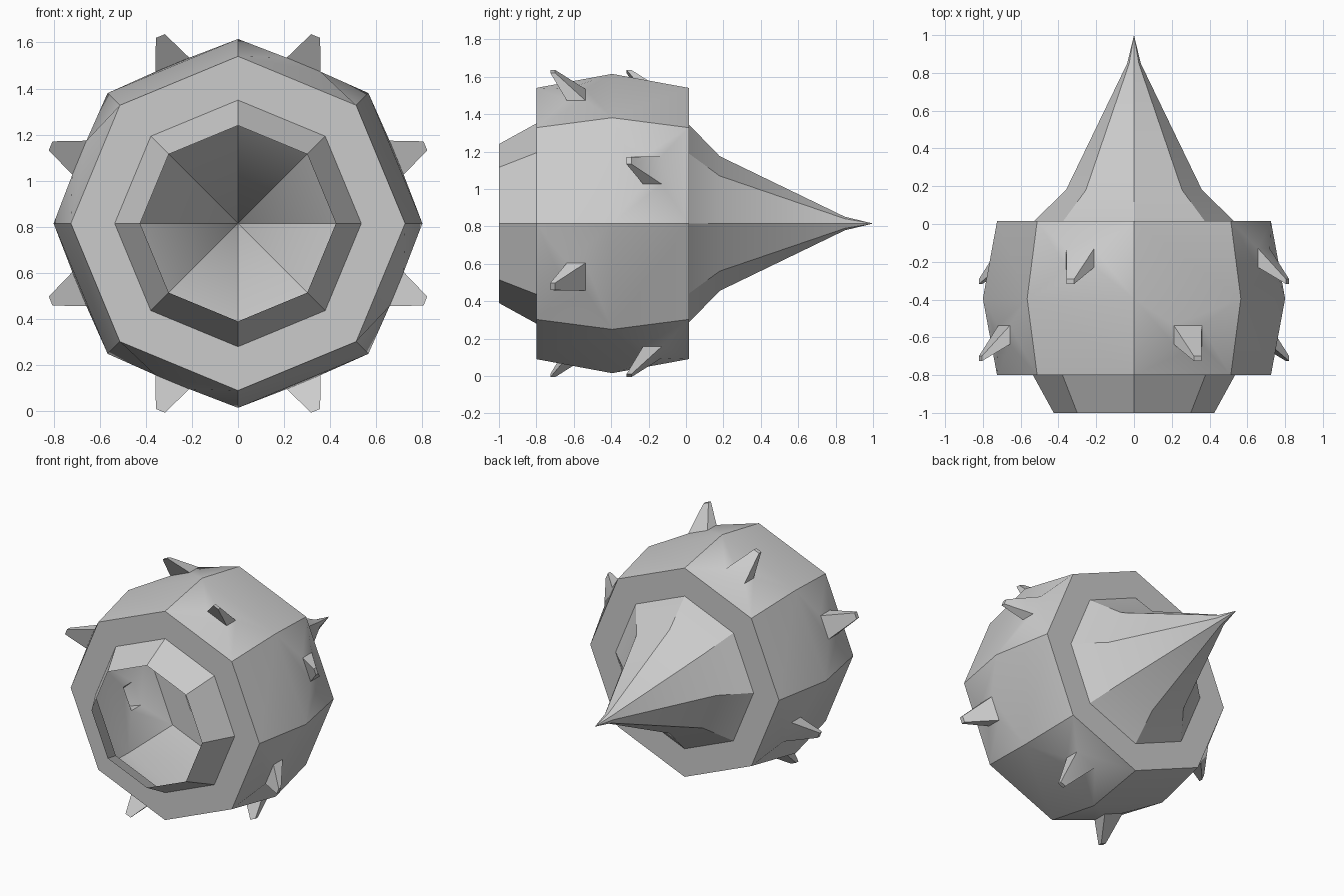
import bpy, bmesh, math
from mathutils import Vector

if "Cube" in bpy.data.objects:
    bpy.data.objects.remove(bpy.data.objects["Cube"])

SIDES, CZ = 8, 0.815
STEP = 2 * math.pi / SIDES


def ring_point(r, y, k):
    a = k * STEP
    return Vector((r * math.cos(a), y, CZ + r * math.sin(a)))


def lathe(name, profile, spike_fn=None):
    """Open eight-sided shell around the y axis; spike_fn picks quads to pull out."""
    bm = bmesh.new()
    rings = [[bm.verts.new(ring_point(r, y, k)) for k in range(SIDES)] for r, y in profile]
    for i in range(len(profile) - 1):
        for k in range(SIDES):
            n = (k + 1) % SIDES
            quad = [rings[i][k], rings[i + 1][k], rings[i + 1][n], rings[i][n]]
            if spike_fn and spike_fn(i, k):
                add_spike(bm, quad, k, (profile[i][1] + profile[i + 1][1]) / 2)
            else:
                bm.faces.new(quad)
    bmesh.ops.remove_doubles(bm, verts=bm.verts, dist=0.0005)
    mesh = bpy.data.meshes.new(name)
    bm.to_mesh(mesh)
    bm.free()
    ob = bpy.data.objects.new(name, mesh)
    bpy.context.collection.objects.link(ob)
    bpy.ops.object.select_all(action='DESELECT')
    ob.select_set(True)
    bpy.context.view_layer.objects.active = ob
    bpy.ops.object.shade_smooth_by_angle(angle=math.radians(30))
    return ob


def add_spike(bm, quad, k, yc):
    """Hollow spike: raised base ring, then a small blunt tip leaning forward."""
    a = (k + 0.5) * STEP
    out = Vector((math.cos(a), 0, math.sin(a)))
    tan = Vector((-math.sin(a), 0, math.cos(a)))
    previous = quad
    for r, y, ht, hy in ((0.745, yc + 0.01, 0.08, 0.05), (0.88, yc - 0.115, 0.021, 0.013)):
        loop = []
        for st, sy in ((-1, -1), (-1, 1), (1, 1), (1, -1)):
            p = out * r + tan * (ht * st) + Vector((0, y + hy * sy, CZ))
            loop.append(bm.verts.new(p))
        for j in range(4):
            m = (j + 1) % 4
            bm.faces.new((previous[j], previous[m], loop[m], loop[j]))
        previous = loop
    bm.faces.new(previous)


# open mouth collar at the front
lathe("mouth_collar", [(0.425, -1.0), (0.535, -0.8)])

# barrel body; spikes alternate between the front and back half of each side
lathe("spiked_body",
      [(0.535, -0.8), (0.725, -0.8), (0.80, -0.395), (0.725, 0.015), (0.53, 0.015)],
      lambda i, k: i == (2 if k % 2 == 0 else 1))

# hollow pointed tail
lathe("pointed_tail", [(0.53, 0.015), (0.36, 0.18), (0.036, 0.85), (0.0, 1.0)])
